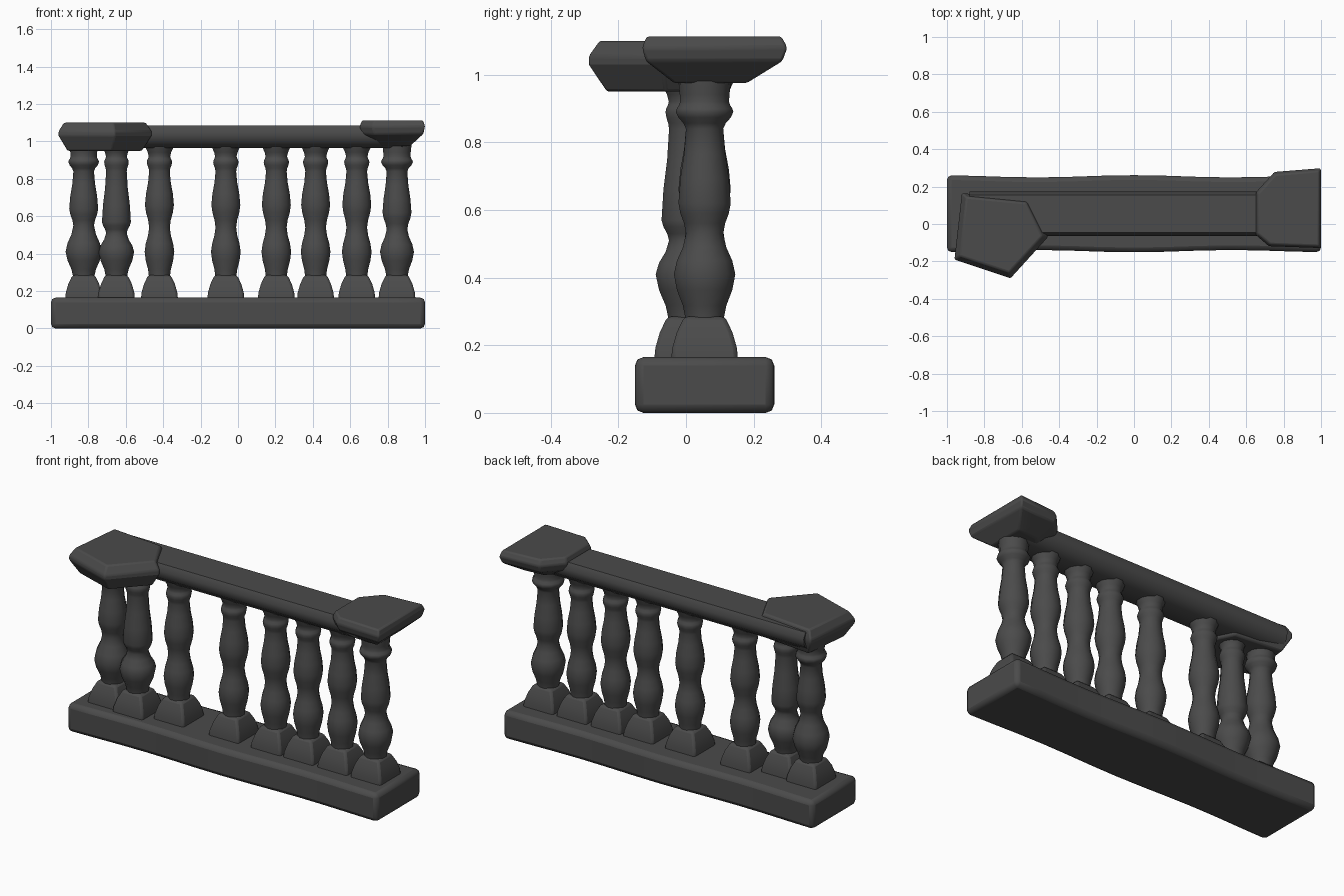
import bpy
import bmesh
import math
from mathutils import Vector

default_cube = bpy.data.objects.get("Cube")
if default_cube:
    bpy.data.objects.remove(default_cube, do_unlink=True)

stone_colour = (0.07, 0.07, 0.07, 1)
stone = bpy.data.materials.new("dark_stone")
stone.use_nodes = True
stone.diffuse_color = stone_colour
stone.node_tree.nodes["Principled BSDF"].inputs["Base Color"].default_value = stone_colour


def loft(name, rings, smooth_angle, bevel_width=0):
    """Skin a stack of equal-length point rings and close both ends."""
    bm = bmesh.new()
    loops = [[bm.verts.new(point) for point in ring] for ring in rings]
    for lower, upper in zip(loops, loops[1:]):
        for i in range(len(lower)):
            bm.faces.new((lower[i - 1], lower[i], upper[i], upper[i - 1]))
    bm.faces.new(loops[0])
    bm.faces.new(loops[-1])
    bmesh.ops.recalc_face_normals(bm, faces=bm.faces)
    mesh = bpy.data.meshes.new(name)
    bm.to_mesh(mesh)
    bm.free()
    mesh.materials.append(stone)
    part = bpy.data.objects.new(name, mesh)
    bpy.context.collection.objects.link(part)
    if bevel_width:
        bevel = part.modifiers.new("worn_edges", "BEVEL")
        bevel.width = bevel_width
        bevel.segments = 2
        bevel.limit_method = "ANGLE"
    bpy.ops.object.select_all(action="DESELECT")
    part.select_set(True)
    bpy.context.view_layer.objects.active = part
    bpy.ops.object.shade_smooth_by_angle(angle=math.radians(smooth_angle))


def polygon(x, y, z, radius, sides):
    """Regular polygon ring with its flat sides facing the axes."""
    angles = [math.tau * (i + 0.5) / sides for i in range(sides)]
    return [(x + radius * math.cos(a), y + radius * math.sin(a), z) for a in angles]


def ease(keys, steps):
    """Round off a turned profile by easing the radius between its key points."""
    points = [keys[0]]
    for (radius, height), (next_radius, next_height) in zip(keys, keys[1:]):
        for step in range(1, steps + 1):
            t = step / steps
            blend = (1 - math.cos(math.pi * t)) / 2
            points.append((radius + (next_radius - radius) * blend,
                           height + (next_height - height) * t))
    return points


def baluster(name, x, y, belly, waist_height, shoulder_height, collar):
    """Turned shaft on a square flared plinth."""
    neck = 0.057
    shoulder = 0.08
    collar_height = 0.89
    keys = [
        (neck, base_top),
        (neck, 0.27),
        (belly, 0.41),
        (neck, waist_height),
        (shoulder, shoulder_height),
        (neck, collar_height - 0.05),
        (collar, collar_height),
        (collar * 0.85, collar_height + 0.03),
        (shoulder, rail_bottom + 0.02),
    ]
    loft(name, [polygon(x, y, height, radius, 12) for radius, height in ease(keys, 3)], 45)
    plinth = []
    for step in range(4):
        t = step / 3
        half_width = 0.1 - 0.04 * t * t
        plinth.append(polygon(x, y, base_top - 0.02 + 0.14 * t, half_width * math.sqrt(2), 4))
    loft(name + "_plinth", plinth, 30, 0.012)


def coping_block(name, outline, centre, levels):
    """Overhanging end block: one outline scaled about a centre at each level."""
    middle = Vector(centre)
    rings = []
    for height, scale in levels:
        corners = [middle.lerp(Vector(corner), scale) for corner in outline]
        rings.append([(corner.x, corner.y, height) for corner in corners])
    loft(name, rings, 25, 0.008)


# Shared measures
base_top = 0.165
rail_bottom = 0.965
rail_top = 1.09
centre_y = 0.055

# Base slab with gently wavering long sides
base_rings = []
stations = 12
for station in range(stations + 1):
    x = 2 * station / stations - 1
    half_width = 0.2 + 0.006 * math.cos(6 * x)
    front, back = centre_y - half_width, centre_y + half_width
    base_rings.append([(x, front, 0), (x, back, 0), (x, back, base_top), (x, front, base_top)])
loft("base", base_rings, 35, 0.025)

# Handrail: half section mirrored about its centre line, narrower underneath
half_section = [
    (0.065, rail_bottom),
    (0.11, rail_bottom + 0.04),
    (0.118, rail_top - 0.04),
    (0.1, rail_top - 0.006),
]
section = [(centre_y + offset, height) for offset, height in half_section]
section += [(centre_y - offset, height) for offset, height in reversed(half_section)]
loft("handrail", [[(x, y, z) for y, z in section] for x in (-0.88, 0.88)], 45)

# Angled block at the right end of the handrail
coping_block(
    "right_cap",
    outline=[(-0.96, -0.19), (-0.66, -0.29), (-0.46, -0.07), (-0.56, 0.13), (-0.92, 0.165)],
    centre=(-0.72, -0.02),
    levels=[(0.95, 0.8), (1.03, 1), (1.055, 1), (rail_top + 0.01, 0.88)],
)

# Broad block at the left end of the handrail
coping_block(
    "left_cap",
    outline=[(0.65, -0.06), (0.72, -0.12), (1, -0.13), (1, 0.3), (0.75, 0.28), (0.65, 0.17)],
    centre=(0.84, 0.06),
    levels=[(rail_bottom + 0.01, 0.5), (1.04, 0.94), (1.08, 1), (1.113, 0.93)],
)

# Slim balusters along the run
for number, x in enumerate((-0.42, -0.065, 0.205, 0.415, 0.635), start=1):
    baluster("slim_baluster_" + str(number), x, centre_y,
             belly=0.082, waist_height=0.54, shoulder_height=0.66, collar=0.07)

# Stout balusters carrying the end blocks
baluster("left_end_baluster", 0.85, centre_y,
         belly=0.094, waist_height=0.53, shoulder_height=0.62, collar=0.088)
baluster("right_end_baluster", -0.825, 0.025,
         belly=0.1, waist_height=0.55, shoulder_height=0.64, collar=0.085)
baluster("right_inner_baluster", -0.65, 0.005,
         belly=0.098, waist_height=0.51, shoulder_height=0.57, collar=0.068)
